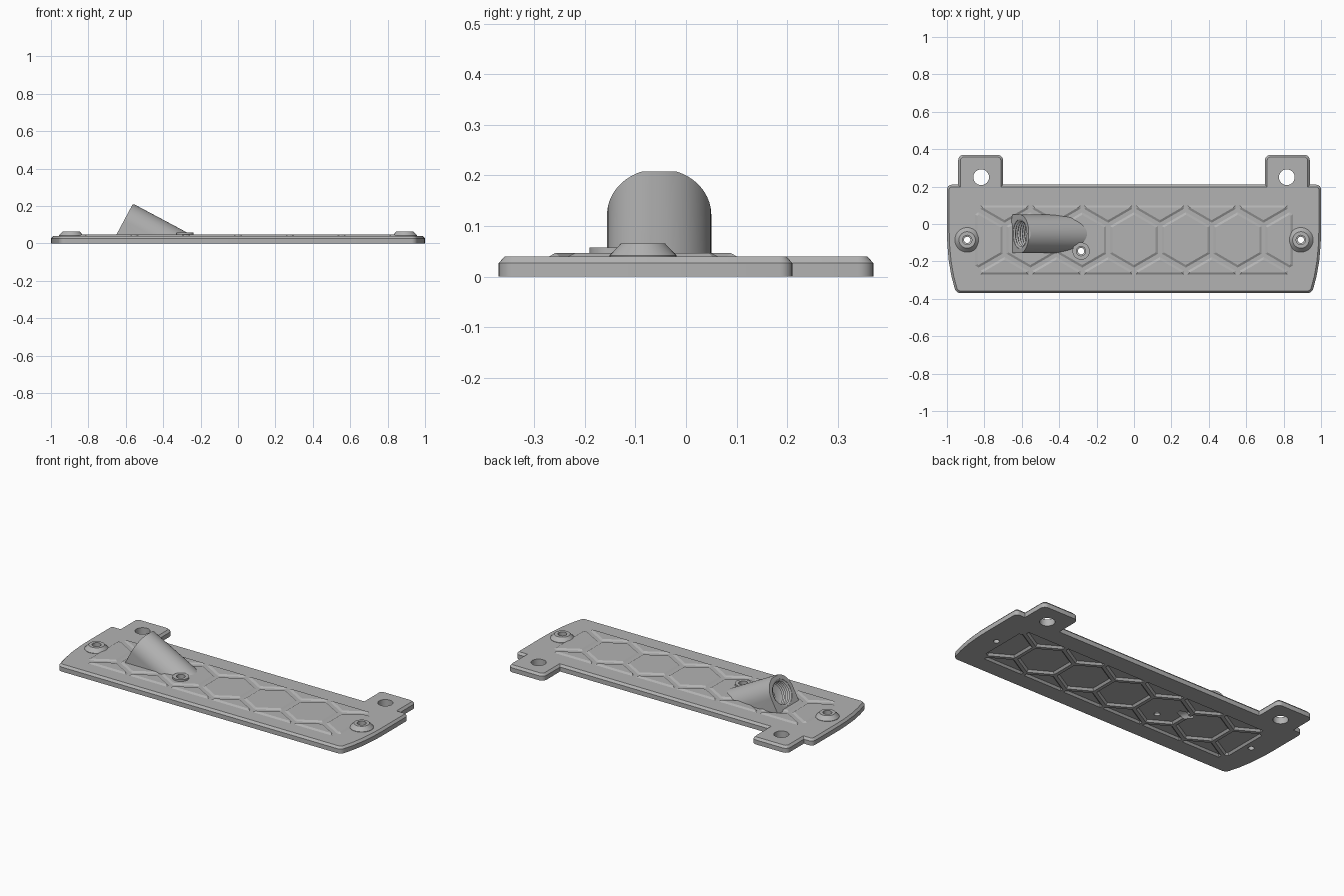
import bpy, bmesh, math
from mathutils import Vector, Matrix

if "Cube" in bpy.data.objects:
    bpy.data.objects.remove(bpy.data.objects["Cube"])

grey = bpy.data.materials.new("plain grey")
grey.use_nodes = True
grey.diffuse_color = (0.45, 0.45, 0.45, 1)
grey.node_tree.nodes["Principled BSDF"].inputs["Base Color"].default_value = (0.45, 0.45, 0.45, 1)


def finish(bm, name):
    bmesh.ops.recalc_face_normals(bm, faces=bm.faces)
    mesh = bpy.data.meshes.new(name)
    bm.to_mesh(mesh)
    bm.free()
    mesh.materials.append(grey)
    ob = bpy.data.objects.new(name, mesh)
    bpy.context.collection.objects.link(ob)
    return ob


def inset(pts, d):
    """Move every edge of a counter-clockwise outline inward by d."""
    out = []
    for i, p in enumerate(pts):
        a, b = (p - pts[i - 1]).normalized(), (pts[(i + 1) % len(pts)] - p).normalized()
        na, nb = Vector((-a.y, a.x)), Vector((-b.y, b.x))
        out.append(p + (na + nb) * d / (1 + na.dot(nb)))
    return out


def loft(bm, rings):
    """Skin a stack of equal-length rings of 3D points and cap both ends."""
    rows = [[bm.verts.new(p) for p in ring] for ring in rings]
    n = len(rows[0])
    for lo, hi in zip(rows, rows[1:]):
        for i in range(n):
            j = (i + 1) % n
            bm.faces.new((lo[i], lo[j], hi[j], hi[i]))
    bm.faces.new(rows[0][::-1])
    bm.faces.new(rows[-1])


def prism(bm, outline, layers):
    loft(bm, [[(p.x, p.y, z) for p in inset(outline, d)] for z, d in layers])


def lathe(bm, profile, place, n=40):
    """Turn (radius, height) pairs around the local z axis of a placement matrix."""
    ring = [Vector((math.cos(k * math.tau / n), math.sin(k * math.tau / n), 0)) for k in range(n)]
    loft(bm, [[place @ (c * r + Vector((0, 0, z))) for c in ring] for r, z in profile])


def rounded(corners, steps=6):
    """Outline from (x, y, radius) corners."""
    out = []
    for i, (x, y, r) in enumerate(corners):
        p = Vector((x, y))
        if not r:
            out.append(p)
            continue
        a = (Vector(corners[i - 1][:2]) - p).normalized() * r
        b = (Vector(corners[(i + 1) % len(corners)][:2]) - p).normalized() * r
        for k in range(steps + 1):
            t = k / steps * math.pi / 2
            out.append(p + a * (1 - math.sin(t)) + b * (1 - math.cos(t)))
    return out


def clip(pts, axis, limit, sign):
    """Keep the part of a convex outline where sign * coordinate <= sign * limit."""
    out = []
    for i, q in enumerate(pts):
        p = pts[i - 1]
        dp, dq = sign * (p[axis] - limit), sign * (q[axis] - limit)
        if dp * dq < 0:
            out.append(p.lerp(q, dp / (dp - dq)))
        if dq <= 0:
            out.append(q)
    return out


# Base plate with two rear tabs
half = [(0.952, -0.37, 0.025), (0.976, -0.28, 0), (0.99, -0.2, 0), (0.998, -0.11, 0),
        (1, -0.04, 0), (1, 0.21, 0.025), (0.94, 0.21, 0), (0.94, 0.37, 0.03),
        (0.70, 0.37, 0.03), (0.70, 0.21, 0)]
corners = half + [(-x, y, r) for x, y, r in reversed(half)]
bm = bmesh.new()
prism(bm, rounded(corners), [(0, 0), (0.027, 0), (0.04, 0.012)])
plate = finish(bm, "base_plate")

# Honeycomb cells, clipped to the panel area
PITCH, MID = 0.277, -0.085
cells = []
for row in (-1, 0, 1):
    for col in range(-3, 4):
        cx = (col + 0.5 * abs(row)) * PITCH
        cy = MID + row * PITCH * math.sqrt(0.75)
        if cx > 0.9:
            continue
        hexagon = [Vector((cx + 0.148 * math.cos(math.radians(a)), cy + 0.148 * math.sin(math.radians(a))))
                   for a in range(30, 390, 60)]
        for axis, limit, sign in ((0, 0.85, 1), (0, -0.85, -1), (1, 0.1, 1), (1, -0.27, -1)):
            hexagon = clip(hexagon, axis, limit, sign)
        cells.append(hexagon)

bm, under = bmesh.new(), bmesh.new()
for cell in cells:
    prism(bm, cell, [(0.03, 0), (0.04, 0), (0.047, 0.012)])
    prism(under, cell, [(-0.01, 0), (0, 0), (0.012, 0.01)])
panels = finish(bm, "raised_panels")
recess = finish(under, "recess_cutter")

# Screw lugs
screws = [(-0.892, MID), (0.892, MID), (-0.283, -0.145)]
bm, holes = bmesh.new(), bmesh.new()
for i, (x, y) in enumerate(screws):
    at = Matrix.Translation((x, y, 0))
    big, top = ((0.066, 0.065), (0.046, 0.058))[i == 2]
    lathe(bm, [(big, 0.03), (big, 0.042), (big - 0.022 * (i < 2), top)], at)
    lathe(holes, [(0.017, -0.05), (0.017, 0.025), (0.025, 0.027), (0.025, 0.3)], at)
for s in (-1, 1):
    lathe(holes, [(0.042, -0.05), (0.042, 0.3)], Matrix.Translation((0.817 * s, 0.25, 0)))
lugs = finish(bm, "screw_lugs")
holes = finish(holes, "hole_cutter")

# Slanted socket: arched section swept down into the plate
axis = Vector((0.882, 0, -0.471))
up = Vector((0.471, 0, 0.882))
side = up.cross(axis)
mouth = Vector((-0.61, -0.053, 0.122))
R = 0.103
arch = [(R * math.cos(k * math.pi / 32), R * math.sin(k * math.pi / 32)) for k in range(33)]
arch += [(-R, -0.4), (R, -0.4)]
bm = bmesh.new()
loft(bm, [[mouth + axis * t + side * u + up * v for u, v in arch] for t in (0, 0.7)])
for z, normal in ((0.03, -1), (0.208, 1)):
    geom = bm.verts[:] + bm.edges[:] + bm.faces[:]
    bmesh.ops.bisect_plane(bm, geom=geom, plane_co=(0, 0, z), plane_no=(0, 0, normal), clear_outer=True)
    bmesh.ops.holes_fill(bm, edges=[e for e in bm.edges if e.is_boundary], sides=0)
socket = finish(bm, "slanted_socket")

# Threaded bore with a narrow passage through the plate
profile = [(0.078, -0.05), (0.078, 0.002)]
for k in range(5):
    profile += [(0.066, 0.008 + k * 0.014), (0.075, 0.015 + k * 0.014)]
profile += [(0.06, 0.078), (0.025, 0.08), (0.025, 0.5)]
bm = bmesh.new()
lathe(bm, profile, Matrix.Translation(mouth) @ axis.to_track_quat('Z', 'Y').to_matrix().to_4x4())
bore = finish(bm, "bore_cutter")

# Cut the openings, then shade
for ob, cutters in ((plate, (recess, holes, bore)), (panels, (holes, bore)),
                    (lugs, (holes, bore)), (socket, (bore, holes))):
    bpy.ops.object.select_all(action='DESELECT')
    ob.select_set(True)
    bpy.context.view_layer.objects.active = ob
    for cutter in cutters:
        mod = ob.modifiers.new("cut", 'BOOLEAN')
        mod.operation, mod.solver, mod.object = 'DIFFERENCE', 'EXACT', cutter
        bpy.ops.object.modifier_apply(modifier=mod.name)
    bpy.ops.object.shade_smooth_by_angle(angle=math.radians(25))
for cutter in (recess, holes, bore):
    bpy.data.objects.remove(cutter)
